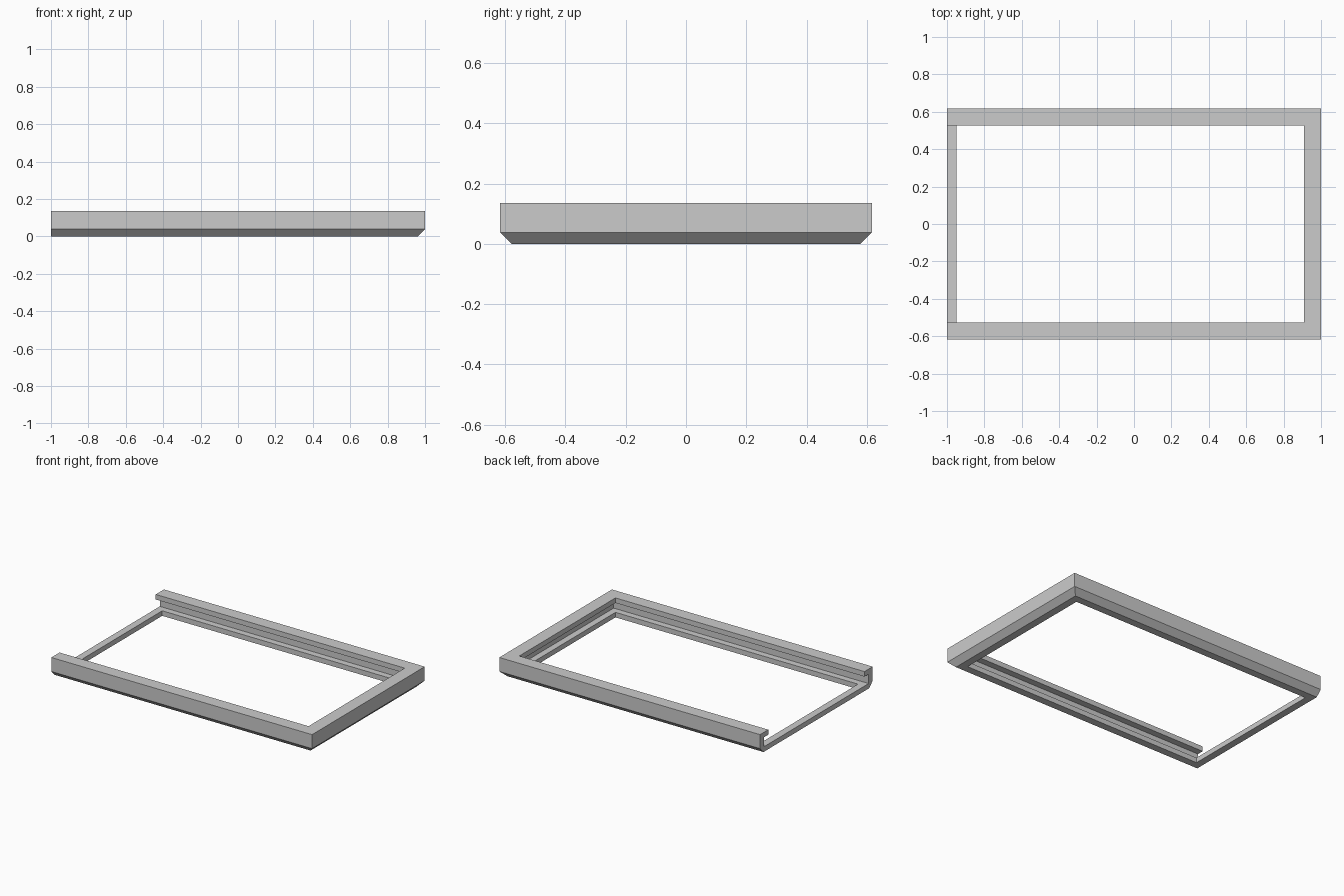
import bpy
import bmesh

cube = bpy.data.objects.get("Cube")
if cube:
    bpy.data.objects.remove(cube, do_unlink=True)

HALF_X, HALF_Y = 1.0, 0.617
HEIGHT, LIP, WALL, PLATE, CHAMFER = 0.135, 0.09, 0.045, 0.035, 0.038
BAR_WIDTH = 0.05

grey = bpy.data.materials.new("plain grey")
grey.use_nodes = True
colour = (0.6, 0.6, 0.6, 1)
grey.diffuse_color = colour
grey.node_tree.nodes["Principled BSDF"].inputs["Base Color"].default_value = colour


def make_object(name, bm):
    bmesh.ops.recalc_face_normals(bm, faces=bm.faces)
    mesh = bpy.data.meshes.new(name)
    bm.to_mesh(mesh)
    bm.free()
    mesh.materials.append(grey)
    obj = bpy.data.objects.new(name, mesh)
    bpy.context.collection.objects.link(obj)
    return obj


# Channel section: (distance in from the outer edge, height)
section = [
    (0, CHAMFER), (0, HEIGHT), (LIP, HEIGHT), (LIP, HEIGHT - PLATE),
    (WALL, HEIGHT - PLATE), (WALL, PLATE), (LIP, PLATE), (LIP, 0), (CHAMFER, 0),
]

# Three-sided channel with mitred corners, open at the right end
bm = bmesh.new()
rings = []
for end_x, side in ((-1, -1), (1, -1), (1, 1), (-1, 1)):
    ring = []
    for d, z in section:
        x = HALF_X - d if end_x > 0 else -HALF_X
        ring.append(bm.verts.new((x, side * (HALF_Y - d), z)))
    rings.append(ring)
for a, b in zip(rings, rings[1:]):
    for i in range(len(section)):
        j = (i + 1) % len(section)
        bm.faces.new((a[i], a[j], b[j], b[i]))
bm.faces.new(rings[0])
bm.faces.new(rings[-1])
make_object("channel_frame", bm)

# Low bar joining the two open ends
bm = bmesh.new()
bmesh.ops.create_cube(bm, size=1)
for v in bm.verts:
    v.co.x = -HALF_X + (v.co.x + 0.5) * BAR_WIDTH
    v.co.y *= 2 * (HALF_Y - LIP)
    v.co.z = (v.co.z + 0.5) * PLATE
make_object("end_bar", bm)
